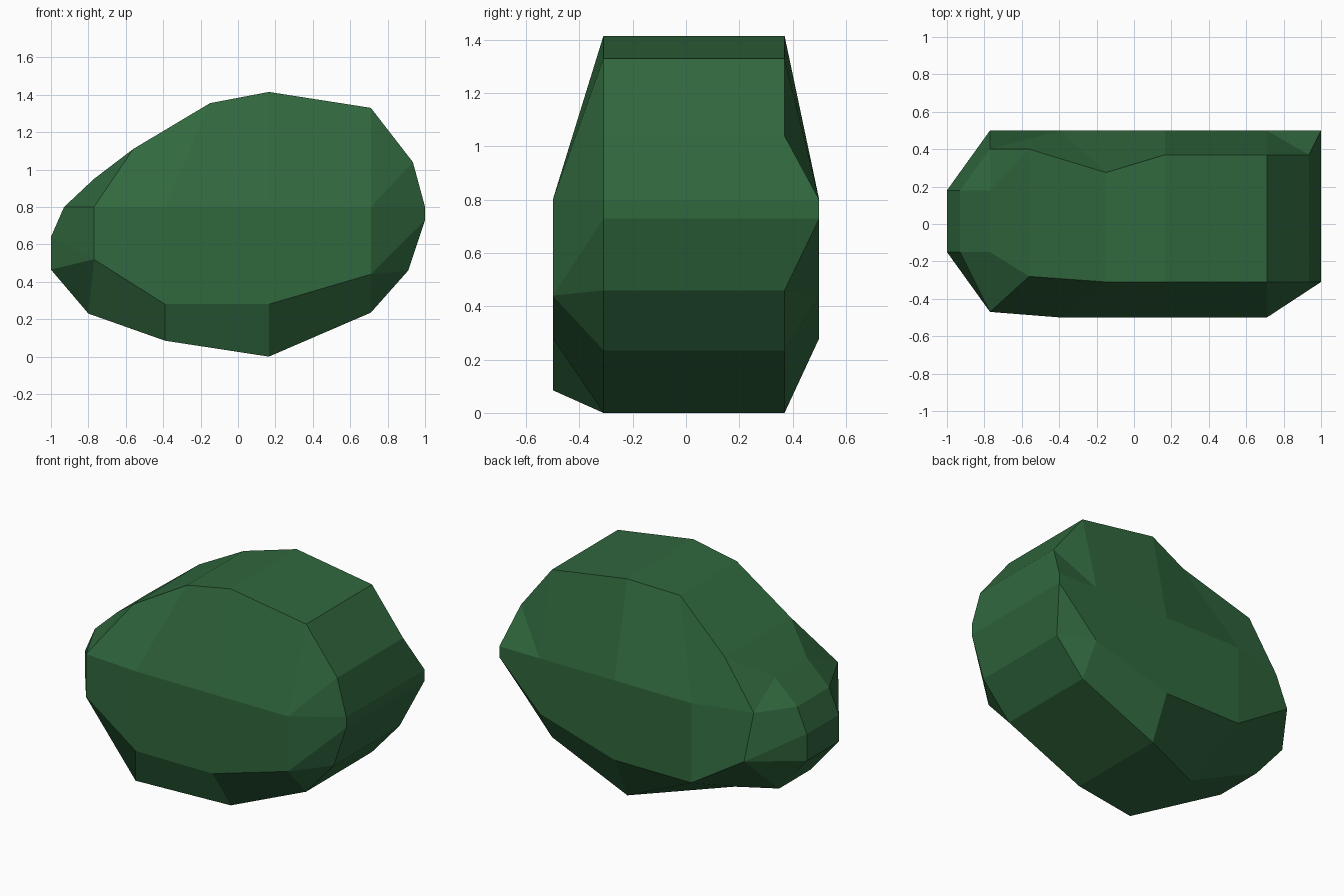
import bpy, bmesh

if "Cube" in bpy.data.objects:
    bpy.data.objects.remove(bpy.data.objects["Cube"])

# Rim outline: x, z, front y, back y, index of the side-panel corner it joins
RIM = [
    (-1.00, .64, -.15, .18, 0), (-.93, .80, -.15, .18, 1),
    (-.77, .95, -.15, .18, 1), (-.56, 1.11, -.28, .40, 1),
    (-.15, 1.355, -.31, .275, 2), (.165, 1.415, -.31, .37, 3),
    (.71, 1.33, -.31, .37, 4), (.935, 1.04, -.31, .37, 4),
    (1.00, .80, -.31, .50, 4), (1.00, .73, -.31, .50, 5),
    (.91, .46, -.31, .37, 5), (.71, .235, -.31, .37, 5),
    (.165, 0, -.31, .37, 6), (-.39, .085, -.50, .055, 7),
    (-.80, .23, -.15, .18, 0), (-1.00, .465, -.15, .18, 0),
]
# Corners of the flat panel on the front and back: x, z
PANEL = [(-.77, .52), (-.77, .80), (-.39, .80), (.165, .80),
         (.71, .80), (.71, .44), (.165, .28), (-.39, .28)]
PANEL_FACES = [(0, 1, 2, 7), (2, 3, 6, 7), (3, 4, 5, 6)]


def panel_y(i, back):
    if back:
        return .40 if i == 1 else .50
    return -.47 if i < 2 else -.50


def face(bm, verts):
    verts = list(dict.fromkeys(verts))
    if len(verts) > 2:
        bm.faces.new(verts)


bm = bmesh.new()
n = len(RIM)
rims = []
for back in (0, 1):
    rim = [bm.verts.new((p[0], p[2 + back], p[1])) for p in RIM]
    panel = [bm.verts.new((x, panel_y(i, back), z)) for i, (x, z) in enumerate(PANEL)]
    rims.append(rim)
    # bevelled facets from the rim to the panel
    for i in range(n):
        j = (i + 1) % n
        face(bm, [rim[i], rim[j], panel[RIM[j][4]], panel[RIM[i][4]]])
    # flat panel
    for f in PANEL_FACES:
        face(bm, [panel[i] for i in f])
# band around the outside joining front and back rims
for i in range(n):
    j = (i + 1) % n
    face(bm, [rims[0][i], rims[0][j], rims[1][j], rims[1][i]])
bmesh.ops.recalc_face_normals(bm, faces=bm.faces)

mesh = bpy.data.meshes.new("bush")
bm.to_mesh(mesh)
bm.free()
bush = bpy.data.objects.new("bush", mesh)
bpy.context.collection.objects.link(bush)

green = bpy.data.materials.new("dark leaf green")
green.diffuse_color = (.03, .138, .048, 1)
green.use_nodes = True
green.node_tree.nodes["Principled BSDF"].inputs["Base Color"].default_value = green.diffuse_color
mesh.materials.append(green)
